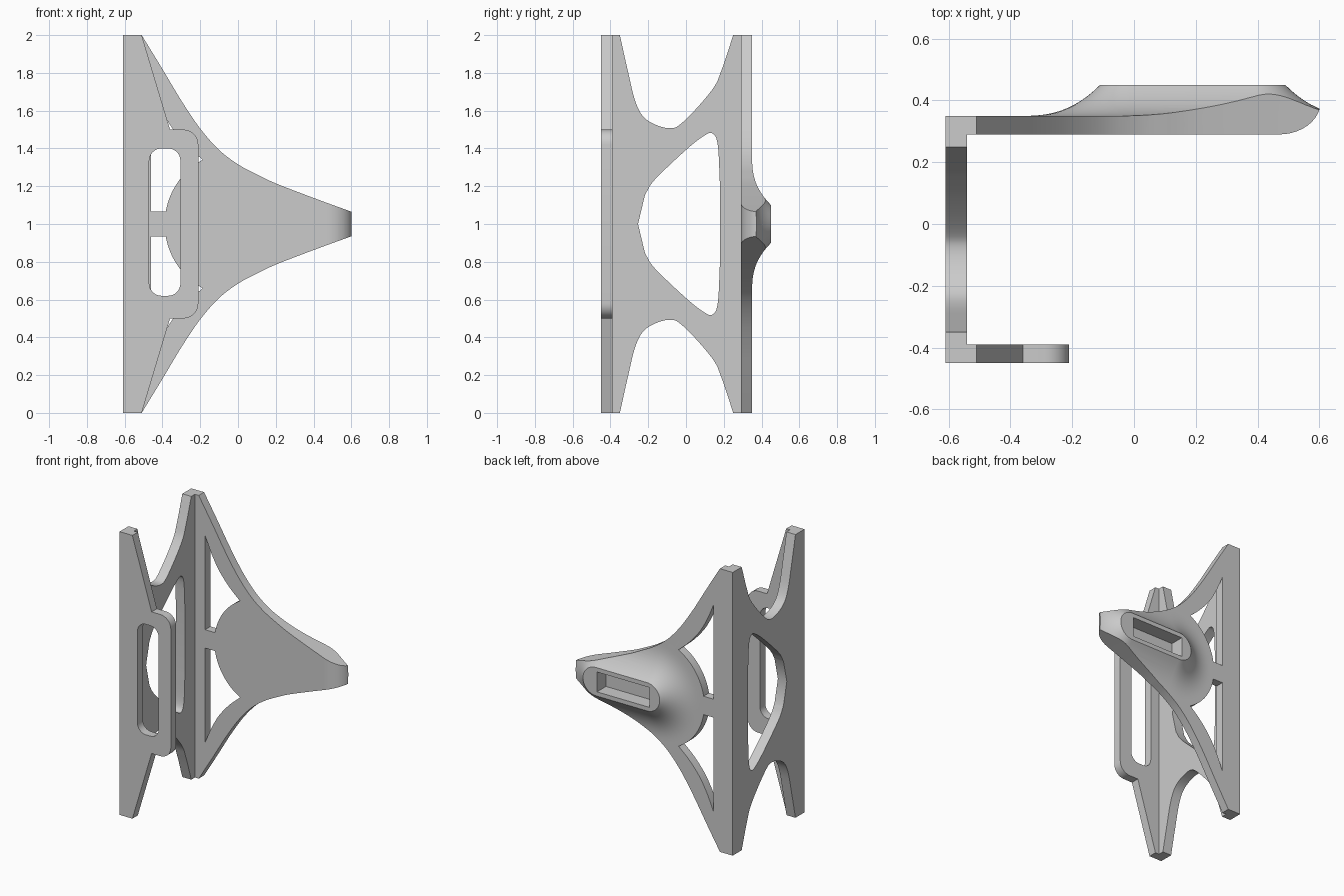
import bpy, bmesh
from math import sin, cos, pi, sqrt
from mathutils import Vector

if "Cube" in bpy.data.objects:
    bpy.data.objects.remove(bpy.data.objects["Cube"])

GREY = (0.6, 0.6, 0.6, 1)
grey = bpy.data.materials.new("light grey")
grey.use_nodes = True
grey.diffuse_color = GREY
grey.node_tree.nodes["Principled BSDF"].inputs["Base Color"].default_value = GREY


def finish(name, bm):
    bmesh.ops.recalc_face_normals(bm, faces=bm.faces)
    mesh = bpy.data.meshes.new(name)
    bm.to_mesh(mesh)
    bm.free()
    mesh.materials.append(grey)
    ob = bpy.data.objects.new(name, mesh)
    bpy.context.collection.objects.link(ob)
    return ob


def prism(name, pts, axis, lo, hi):
    """Extrude a flat outline along one axis."""
    def place(p, d):
        q = list(p)
        q.insert("xyz".index(axis), d)
        return q
    bm = bmesh.new()
    face = bm.faces.new([bm.verts.new(place(p, lo)) for p in pts])
    new = bmesh.ops.extrude_face_region(bm, geom=[face])["geom"]
    shift = Vector(place((0, 0), hi - lo))
    bmesh.ops.translate(bm, vec=shift, verts=[v for v in new if isinstance(v, bmesh.types.BMVert)])
    return finish(name, bm)


def boolean(ob, cutter, operation="DIFFERENCE"):
    """Apply a cutter and remove it."""
    mod = ob.modifiers.new("cut", "BOOLEAN")
    mod.operation, mod.object, mod.solver = operation, cutter, "EXACT"
    bpy.context.view_layer.objects.active = ob
    bpy.ops.object.modifier_apply(modifier=mod.name)
    bpy.data.objects.remove(cutter)


def smooth(pts, steps=6):
    """Catmull-Rom curve through the points."""
    v = [Vector(p) for p in pts]
    v = [2 * v[0] - v[1]] + v + [2 * v[-1] - v[-2]]
    out = []
    for a, b, c, d in zip(v, v[1:], v[2:], v[3:]):
        for i in range(steps):
            t = i / steps
            out.append(0.5 * (2 * b + (c - a) * t + (2 * a - 5 * b + 4 * c - d) * t * t
                              + (3 * b - a - 3 * c + d) * t ** 3))
    return [tuple(p) for p in out] + [tuple(pts[-1])]


def flip(pts):
    """Mirror about mid height, in reverse order."""
    return [(a, 2 - z) for a, z in reversed(pts)]


def arc(cx, cz, r, a0, a1, n=8):
    return [(cx + r * cos(a0 + (a1 - a0) * i / n), cz + r * sin(a0 + (a1 - a0) * i / n))
            for i in range(n + 1)]


def rounded_box(x0, x1, z0, z1, r):
    out = []
    for k, (x, z) in enumerate([(x1 - r, z1 - r), (x0 + r, z1 - r), (x0 + r, z0 + r), (x1 - r, z0 + r)]):
        out += arc(x, z, r, k * pi / 2, (k + 1) * pi / 2)
    return out


# Front plate with its slotted loop
edge = [(-0.61, 2), (-0.51, 2), (-0.36, 1.5)] + arc(-0.29, 1.42, 0.08, pi / 2, 0)
front_plate = prism("front_plate", edge + flip(edge), "y", -0.45, -0.39)
boolean(front_plate, prism("slot", rounded_box(-0.47, -0.305, 0.62, 1.4, 0.065), "y", -0.6, -0.3))

# Side plate with curved notches and a central opening
notch = smooth([(-0.35, 2), (-0.31, 1.82), (-0.265, 1.64), (-0.206, 1.55), (-0.09, 1.507),
                (-0.01, 1.545), (0.138, 1.71), (0.19, 1.82), (0.25, 2)])
edge = [(-0.39, 2)] + notch + [(0.29, 2)]
side_plate = prism("side_plate", edge + flip(edge), "x", -0.61, -0.54)
edge = [(-0.254, 1)] + smooth([(-0.217, 1.155), (-0.164, 1.236), (0, 1.392), (0.09, 1.463),
                               (0.138, 1.48), (0.168, 1.42), (0.18, 1.2)])
boolean(side_plate, prism("opening", edge + flip(edge)[:-1], "x", -0.7, -0.4))

# Back arm: relief of stadium rings flaring down from a raised pad
bm = bmesh.new()
RINGS, REACH, N = 12, 0.25, 24
rings = []
levels = [(REACH * i / RINGS, 0.35 + 0.1 * (1 - i / RINGS) ** 2.5) for i in range(RINGS + 1)]
for d, y in levels + [(1.5, 0.35), (1.5, 0.2)]:
    r = 0.1 + d
    outline = arc(0.39, 1, r, -pi / 2, pi / 2, N) + arc(-0.01, 1, r, pi / 2, 3 * pi / 2, N)
    rings.append([bm.verts.new((x, y, z)) for x, z in outline])
for lower, upper in zip(rings, rings[1:]):
    for i in range(len(lower)):
        j = (i + 1) % len(lower)
        bm.faces.new((lower[i], lower[j], upper[j], upper[i]))
bm.faces.new(rings[0])
bm.faces.new(rings[-1])
relief = finish("relief", bm)

# Back arm outline tapering to the tip
edge = [(-0.61, 2)] + smooth([(-0.51, 2), (-0.4, 1.82), (-0.3, 1.653), (-0.2, 1.505), (-0.1, 1.392),
                              (0, 1.316), (0.1, 1.262), (0.2, 1.215), (0.4, 1.138), (0.6, 1.065)])
back_arm = prism("back_arm", edge + flip(edge), "y", 0.29, 0.6)
boolean(back_arm, relief, "INTERSECT")

# Two windows around the round hub, leaving a short bridge
window = [(-0.46, 1.065)] + smooth([(-0.46, 1.73), (-0.41, 1.615), (-0.35, 1.51), (-0.27, 1.415), (-0.187, 1.34)])
window += [p for p in arc(0, 1, 0.388, pi - 1.05, pi - 0.168, 16)]
for outline in (window, flip(window)):
    boolean(back_arm, prism("window", outline, "y", 0.1, 0.7))

# Pocket in the raised pad
pocket = [(-0.03, 0.93), (0.38, 0.93), (0.38, 1.07), (-0.03, 1.07)]
boolean(back_arm, prism("pocket", pocket, "y", 0.35, 0.7))

# Rounded underside of the tip
curve = [(0.47 + 0.13 * t, 0.29 + 0.08 * (1 - sqrt(1 - (0.97 * t) ** 2)) / 0.76)
         for t in [sin(i * pi / 20) for i in range(11)]]
tip = curve + [(0.7, curve[-1][1]), (0.7, 0.2), (0.47, 0.2)]
boolean(back_arm, prism("tip_cut", tip, "z", 0.5, 1.5))

# Smooth curved walls, keep corners sharp
for ob in (front_plate, side_plate, back_arm):
    bpy.ops.object.select_all(action="DESELECT")
    ob.select_set(True)
    bpy.context.view_layer.objects.active = ob
    bpy.ops.object.shade_smooth_by_angle(angle=pi / 6)
